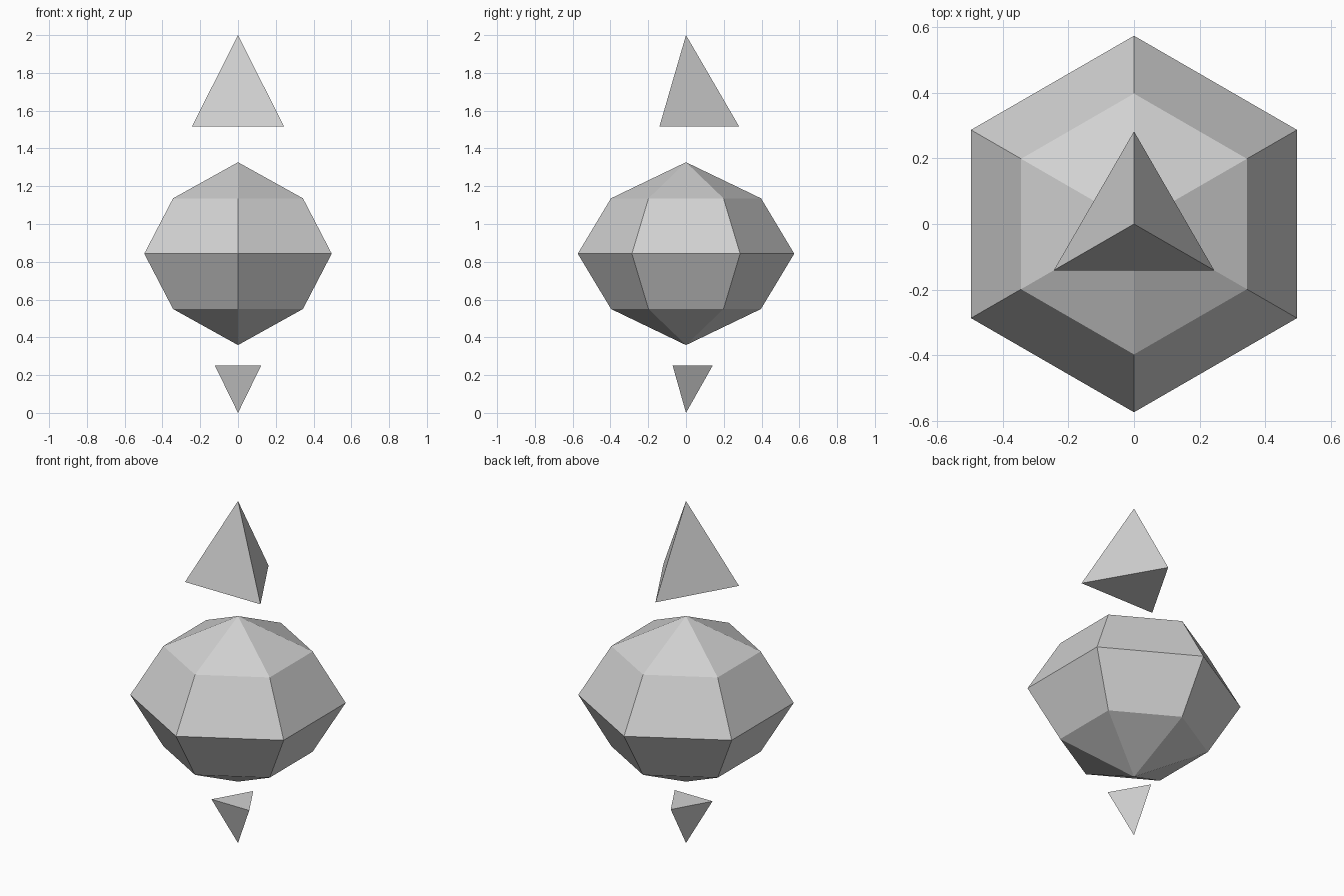
import bpy, bmesh
from math import pi
from mathutils import Matrix, Vector

cube = bpy.data.objects.get("Cube")
if cube:
    bpy.data.objects.remove(cube)

grey = bpy.data.materials.new("light grey")
grey.use_nodes = True
grey.diffuse_color = (0.64, 0.64, 0.64, 1)
grey.node_tree.nodes["Principled BSDF"].inputs["Base Color"].default_value = grey.diffuse_color


def revolve(name, profile, sides):
    """Turn a (radius, height) profile around z, with one corner facing +y."""
    bm = bmesh.new()
    verts = [bm.verts.new((0, r, z)) for r, z in profile]
    edges = [bm.edges.new(pair) for pair in zip(verts, verts[1:])]
    bmesh.ops.spin(bm, geom=verts + edges, cent=(0, 0, 0), axis=(0, 0, 1),
                   angle=2 * pi, steps=sides)
    bmesh.ops.remove_doubles(bm, verts=bm.verts, dist=0.0005)
    bmesh.ops.recalc_face_normals(bm, faces=bm.faces)
    finish(name, bm)


def pyramid(name, radius, base_z, tip_z):
    """Closed three-sided pyramid, with one base corner facing +y."""
    bm = bmesh.new()
    base = [bm.verts.new(Matrix.Rotation(i * 2 * pi / 3, 3, "Z") @ Vector((0, radius, 0))
                         + Vector((0, 0, base_z))) for i in range(3)]
    tip = bm.verts.new((0, 0, tip_z))
    bm.faces.new(base)
    for i in range(3):
        bm.faces.new((base[i], base[i - 1], tip))
    bmesh.ops.recalc_face_normals(bm, faces=bm.faces)
    finish(name, bm)


def finish(name, bm):
    mesh = bpy.data.meshes.new(name)
    bm.to_mesh(mesh)
    bm.free()
    mesh.materials.append(grey)
    bpy.context.collection.objects.link(bpy.data.objects.new(name, mesh))


# Floating spikes above and below
pyramid("upper_spike", 0.282, 1.515, 2.0)
pyramid("lower_spike", 0.141, 0.25, 0.0)

# Six-sided faceted body, symmetric about its middle
middle = 0.843
upper = [(0, 0.484), (0.397, 0.293)]
rings = upper + [(0.573, 0)] + [(r, -z) for r, z in reversed(upper)]
revolve("faceted_body", [(r, middle + z) for r, z in rings], 6)
